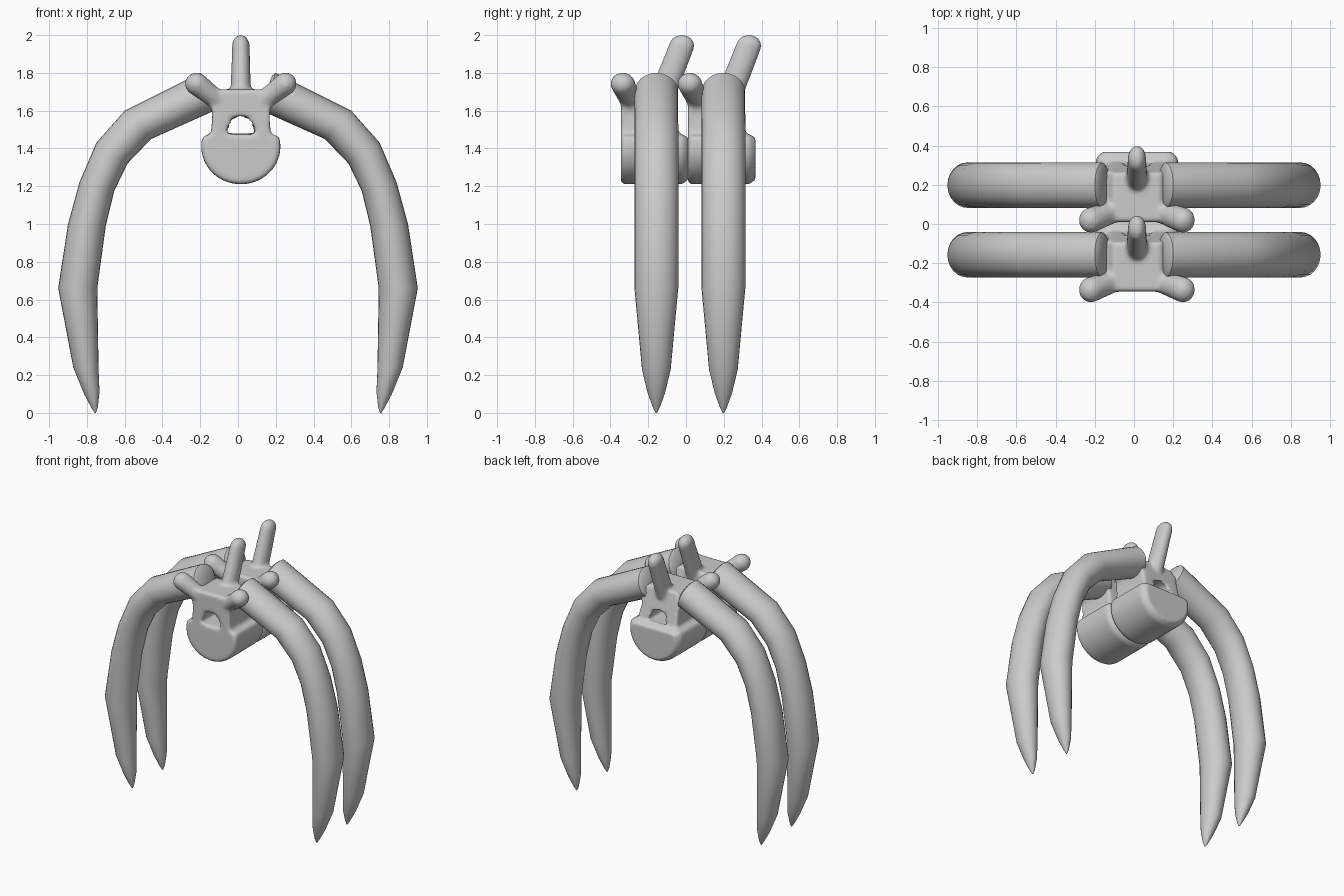
import bpy, bmesh, math
from mathutils import Vector

if "Cube" in bpy.data.objects:
    bpy.data.objects.remove(bpy.data.objects["Cube"])

STEP = 0.355      # spacing between the two segments
CX = 0.015        # vertebra centre line
RIB_Y = -0.157


def add_object(name, bm):
    bmesh.ops.recalc_face_normals(bm, faces=bm.faces[:])
    mesh = bpy.data.meshes.new(name)
    bm.to_mesh(mesh)
    bm.free()
    obj = bpy.data.objects.new(name, mesh)
    bpy.context.collection.objects.link(obj)
    return obj


def loft(bm, rings):
    rows = [[bm.verts.new(p) for p in ring] for ring in rings]
    for a, b in zip(rows, rows[1:]):
        n = len(a)
        for i in range(n):
            bm.faces.new((a[i], a[(i + 1) % n], b[(i + 1) % n], b[i]))
    caps = [bm.faces.new(rows[0]), bm.faces.new(rows[-1][::-1])]
    bmesh.ops.triangulate(bm, faces=caps)


def limb(bm, a, b, ra, rb, n=16):
    """Rounded limb: hull around two ellipsoids."""
    verts = []
    for c, r in ((a, ra), (b, rb)):
        for j in range(1, n):
            t = math.pi * j / n
            for i in range(n):
                u = 2 * math.pi * i / n
                verts.append(bm.verts.new((c[0] + r[0] * math.sin(t) * math.cos(u),
                                           c[1] + r[1] * math.sin(t) * math.sin(u),
                                           c[2] + r[2] * math.cos(t))))
    out = bmesh.ops.convex_hull(bm, input=verts)
    junk = {g for g in out["geom_interior"] + out["geom_unused"]
            if isinstance(g, bmesh.types.BMVert)}
    bmesh.ops.delete(bm, geom=list(junk), context='VERTS')


def make_vertebra(name, dy):
    bm = bmesh.new()
    # drum-shaped body with flat top
    arc = [(0.21 * math.cos(math.radians(d)), 1.41 + 0.2 * math.sin(math.radians(d)))
           for d in range(-195, 16, 10)]
    body = [(-0.165, 1.475)] + arc + [(0.165, 1.475)]

    def section(y, s):
        return [(CX + x * s, y, 1.37 + (z - 1.37) * s) for x, z in body]
    loft(bm, [section(-0.345, 0.95), section(-0.33, 1), section(-0.02, 1), section(0.012, 0.86)])
    # arch around the canal
    outer = [(0.175, 1.42), (0.158, 1.48), (0.15, 1.58), (0.165, 1.66), (0.12, 1.712)]
    inner = [(0.05, 1.56), (0.076, 1.50), (0.08, 1.42)]
    half = outer + [(-x, z) for x, z in outer[::-1]]
    arch = half + [(-x, z) for x, z in inner[::-1]] + [(0, 1.578)] + inner
    back = [(CX + x, -0.02 if z < 1.47 else -0.035 - 0.25 * (z - 1.47), z) for x, z in arch]
    front = [(CX + x, -0.345, z) for x, z in arch]
    loft(bm, [front, back])
    # side processes
    for s in (-1, 1):
        limb(bm, (CX + s * 0.11, -0.29, 1.645), (CX + s * 0.235, -0.335, 1.742),
             (0.05, 0.055, 0.05), (0.062, 0.066, 0.06))
    # leaning top spine
    limb(bm, (CX, -0.13, 1.67), (CX, -0.022, 1.944),
         (0.055, 0.07, 0.06), (0.047, 0.068, 0.058))
    obj = add_object(name, bm)
    obj.location.y = dy
    remesh = obj.modifiers.new("fuse", 'REMESH')
    remesh.mode = 'VOXEL'
    remesh.voxel_size = 0.012
    remesh.use_smooth_shade = True
    smooth = obj.modifiers.new("soften", 'SMOOTH')
    smooth.factor = 0.5
    smooth.iterations = 6


def make_rib(name, side, dy):
    # outer x,z / inner x,z / half depth in y
    stations = [(0.18, 1.785, 0.12, 1.62, 0.095), (0.20, 1.80, 0.125, 1.60, 0.115),
                (0.60, 1.60, 0.46, 1.45, 0.116), (0.75, 1.43, 0.585, 1.32, 0.116),
                (0.84, 1.22, 0.655, 1.175, 0.116), (0.90, 1.0, 0.70, 0.99, 0.116),
                (0.952, 0.66, 0.745, 0.66, 0.116), (0.872, 0.24, 0.738, 0.22, 0.076),
                (0.815, 0.10, 0.733, 0.11, 0.046), (0.775, 0.025, 0.742, 0.03, 0.018),
                (0.758, 0.0, 0.752, 0.0, 0.004)]
    bm = bmesh.new()
    rings = []
    for ox, oz, ix, iz, hy in stations:
        o, i = Vector((ox, 0, oz)), Vector((ix, 0, iz))
        mid, h = (o + i) / 2, (o - i) / 2
        ring = []
        for k in range(24):
            t = 2 * math.pi * k / 24
            p = mid + h * math.cos(t) + Vector((0, hy * math.sin(t), 0))
            ring.append((p.x * side, p.y, p.z))
        rings.append(ring)
    loft(bm, rings)
    obj = add_object(name, bm)
    obj.location.y = RIB_Y + dy
    bpy.ops.object.select_all(action='DESELECT')
    obj.select_set(True)
    bpy.context.view_layer.objects.active = obj
    bpy.ops.object.shade_smooth_by_angle(angle=math.radians(40))


for label, dy in (("front", 0.0), ("back", STEP)):
    make_vertebra(label + "_vertebra", dy)
    make_rib(label + "_rib_left", -1, dy)
    make_rib(label + "_rib_right", 1, dy)
